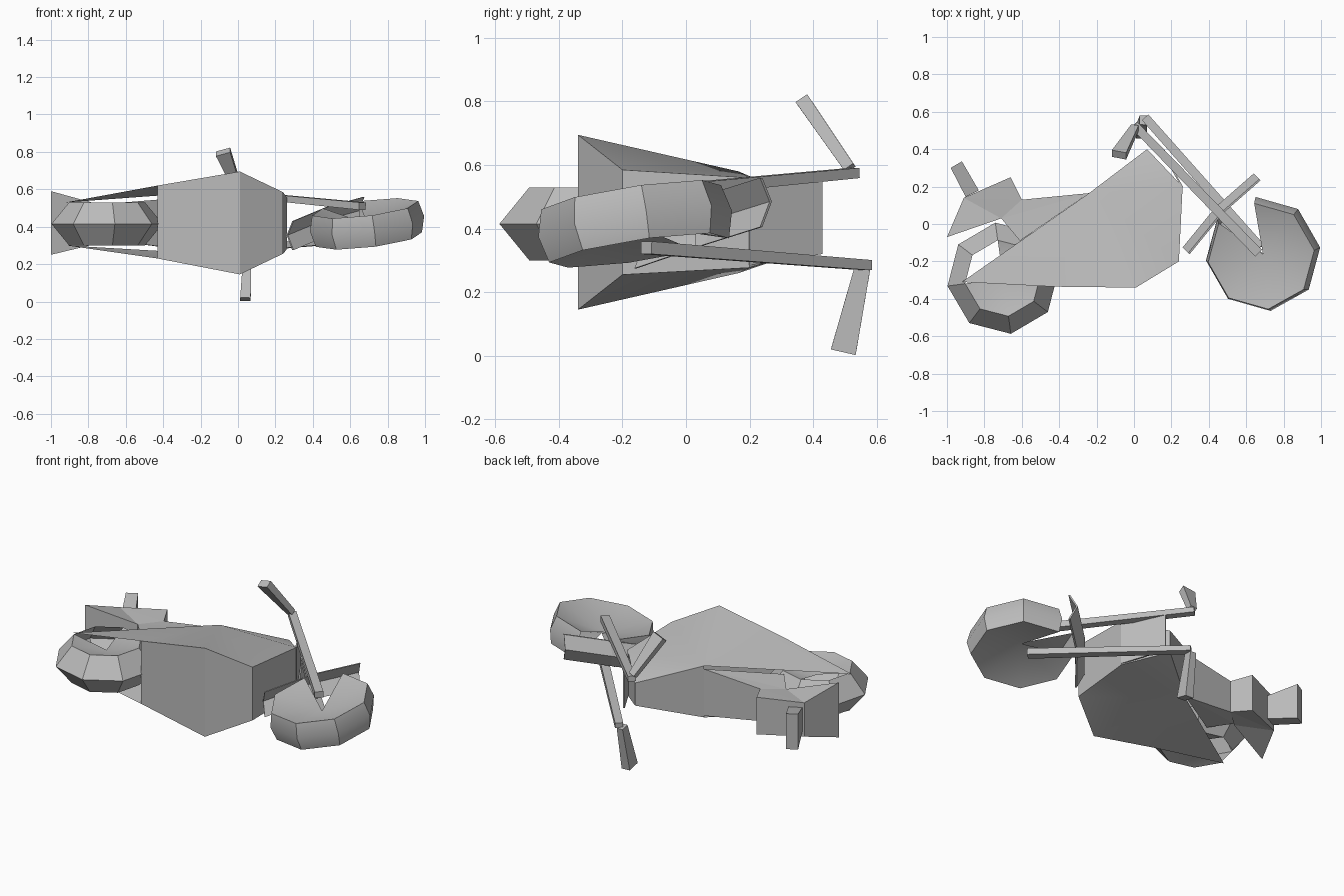
import bpy, bmesh, math
from mathutils import Vector, Matrix

if "Cube" in bpy.data.objects:
    bpy.data.objects.remove(bpy.data.objects["Cube"])

grey = bpy.data.materials.new("plain_grey")
grey.diffuse_color = (0.5, 0.5, 0.5, 1)
grey.use_nodes = True
grey.node_tree.nodes["Principled BSDF"].inputs["Base Color"].default_value = grey.diffuse_color


def finish(name, verts, faces, smooth=True, fix=True):
    me = bpy.data.meshes.new(name)
    me.from_pydata([tuple(v) for v in verts], [], faces)
    if fix:
        bm = bmesh.new()
        bm.from_mesh(me)
        bmesh.ops.recalc_face_normals(bm, faces=bm.faces)
        bm.to_mesh(me)
        bm.free()
    ob = bpy.data.objects.new(name, me)
    bpy.context.collection.objects.link(ob)
    me.materials.append(grey)
    bpy.ops.object.select_all(action='DESELECT')
    ob.select_set(True)
    bpy.context.view_layer.objects.active = ob
    if smooth:
        bpy.ops.object.shade_smooth_by_angle(angle=math.radians(30))
    return ob


def slab(name, outline, fan=0, open_sides=(), smooth=True):
    """Outline of (x, y, z_low, z_high): two fanned plates joined by a rim."""
    n = len(outline)
    verts = [(x, y, lo) for x, y, lo, hi in outline]
    verts += [(x, y, hi) for x, y, lo, hi in outline]
    faces = []
    for k in range(1, n - 1):
        a, b, c = fan, (fan + k) % n, (fan + k + 1) % n
        faces += [(c, b, a), (a + n, b + n, c + n)]
    for i in range(n):
        if i not in open_sides:
            j = (i + 1) % n
            faces.append((i, j, j + n, i + n))
    return finish(name, verts, faces, smooth)


def bar(name, a, b, wa, wb):
    """Square bar from a to b, (width, height) given at each end."""
    a, b = Vector(a), Vector(b)
    d = (b - a).normalized()
    ref = Vector((0, 0, 1)) if abs(d.z) < 0.7 else Vector((1, 0, 0))
    u = d.cross(ref).normalized()
    v = u.cross(d)
    verts = []
    for p, (w, h) in ((a, wa), (b, wb)):
        verts += [p + u * (w * s) + v * (h * t) for s, t in ((-1, -1), (1, -1), (1, 1), (-1, 1))]
    faces = [(0, 1, 2, 3), (4, 5, 6, 7)]
    faces += [(i, (i + 1) % 4, (i + 1) % 4 + 4, i + 4) for i in range(4)]
    return finish(name, verts, faces, False)


def wheel(name, centre, r, r_side, half, hub, start, no_side, no_tread, slope=(0, 0)):
    """Eight sided wheel: crest ring, two side rings and two hub points."""
    verts = [(0, 0, hub), (0, 0, -hub)]
    for rad, z in ((r_side, half), (r, 0), (r_side, -half)):
        for i in range(8):
            a = math.radians(start + 45 * i)
            verts.append((rad * math.cos(a), rad * math.sin(a), z))
    n = Vector((-slope[0], -slope[1], 1)).normalized()
    m = Matrix.Translation(centre) @ Vector((0, 0, 1)).rotation_difference(n).to_matrix().to_4x4()
    faces = []
    for i in range(8):
        j = (i + 1) % 8
        if i not in no_side:
            faces += [(0, 2 + i, 2 + j), (1, 18 + j, 18 + i)]
        if i not in no_tread:
            faces += [(2 + i, 10 + i, 10 + j, 2 + j), (10 + i, 18 + i, 18 + j, 10 + j)]
    return finish(name, [m @ Vector(v) for v in verts], faces, True, False)


# Wheels, the front one steered slightly and open under its mudguard
wheel("front_wheel", (0.69, -0.16, 0.415), 0.31, 0.288, 0.085, 0.004, 97, (0,), (0,), (0.12, 0.15))
wheel("rear_wheel", (-0.70, -0.29, 0.415), 0.30, 0.205, 0.115, 0.06, 98, (0, 1), ())

# Body shell, open at the tail where the rear wheel sits
slab("body", [(-0.24, 0.165, 0.26, 0.58), (-0.92, -0.31, 0.30, 0.53),
              (-0.43, -0.335, 0.23, 0.62), (0.01, -0.34, 0.145, 0.695),
              (0.24, -0.20, 0.255, 0.585), (0.26, 0.20, 0.277, 0.56),
              (0.07, 0.40, 0.34, 0.48)], 0, (0, 1))

# Seat and tail cowl
slab("seat", [(-0.24, 0.165, 0.27, 0.56), (-0.60, 0.13, 0.32, 0.52),
              (-0.71, 0.03, 0.33, 0.51), (-0.61, -0.09, 0.32, 0.53)], 0, (), False)
slab("tail_cowl", [(-0.60, 0.13, 0.32, 0.52), (-0.66, 0.25, 0.30, 0.53),
                   (-0.91, 0.14, 0.31, 0.52), (-1.0, -0.07, 0.25, 0.59),
                   (-0.71, 0.03, 0.32, 0.51)], 2, (), False)
slab("tail_light", [(-0.83, 0.18, 0.34, 0.49), (-0.92, 0.335, 0.31, 0.53),
                    (-0.98, 0.30, 0.31, 0.53), (-0.90, 0.145, 0.34, 0.49)], 0, (), False)

# Front mudguard: thin strip with a raised middle ridge, above the wheel
ridge = [(0.26, -0.125, 0.355), (0.44, 0.095, 0.43), (0.64, 0.27, 0.485)]
gv = []
for lift in (0, 0.01):
    for x, y, z in ridge:
        ox, oy = x + lift * 0.7, y - lift * 0.7
        gv += [(ox + 0.03, oy - 0.03, z + 0.075), (ox, oy, z), (ox + 0.03, oy - 0.03, z - 0.08)]
gf = []
for o in (0, 9):
    for i in (0, 3):
        gf += [(o + i + k, o + i + k + 1, o + i + k + 4, o + i + k + 3) for k in (0, 1)]
border = [0, 1, 2, 5, 8, 7, 6, 3]
gf += [(a, b, b + 9, a + 9) for a, b in zip(border, border[1:] + border[:1])]
finish("front_mudguard", gv, gf, False)

# Steering panel between the fork legs
slab("steering_panel", [(0.13, 0.43, 0.32, 0.55), (0.262, 0.20, 0.285, 0.555),
                        (0.255, 0.195, 0.285, 0.555), (0.123, 0.425, 0.32, 0.55)], 0, (), False)

# Fork legs and flared handles
bar("fork_upper", (0.0, 0.53, 0.575), (0.665, -0.155, 0.51), (0.023, 0.016), (0.025, 0.02))
bar("fork_lower", (0.06, 0.57, 0.285), (0.675, -0.125, 0.34), (0.023, 0.016), (0.025, 0.02))
bar("handle_upper", (0.005, 0.515, 0.59), (-0.08, 0.37, 0.80), (0.018, 0.02), (0.022, 0.04))
bar("handle_lower", (0.05, 0.555, 0.275), (0.04, 0.495, 0.012), (0.025, 0.02), (0.04, 0.028))
